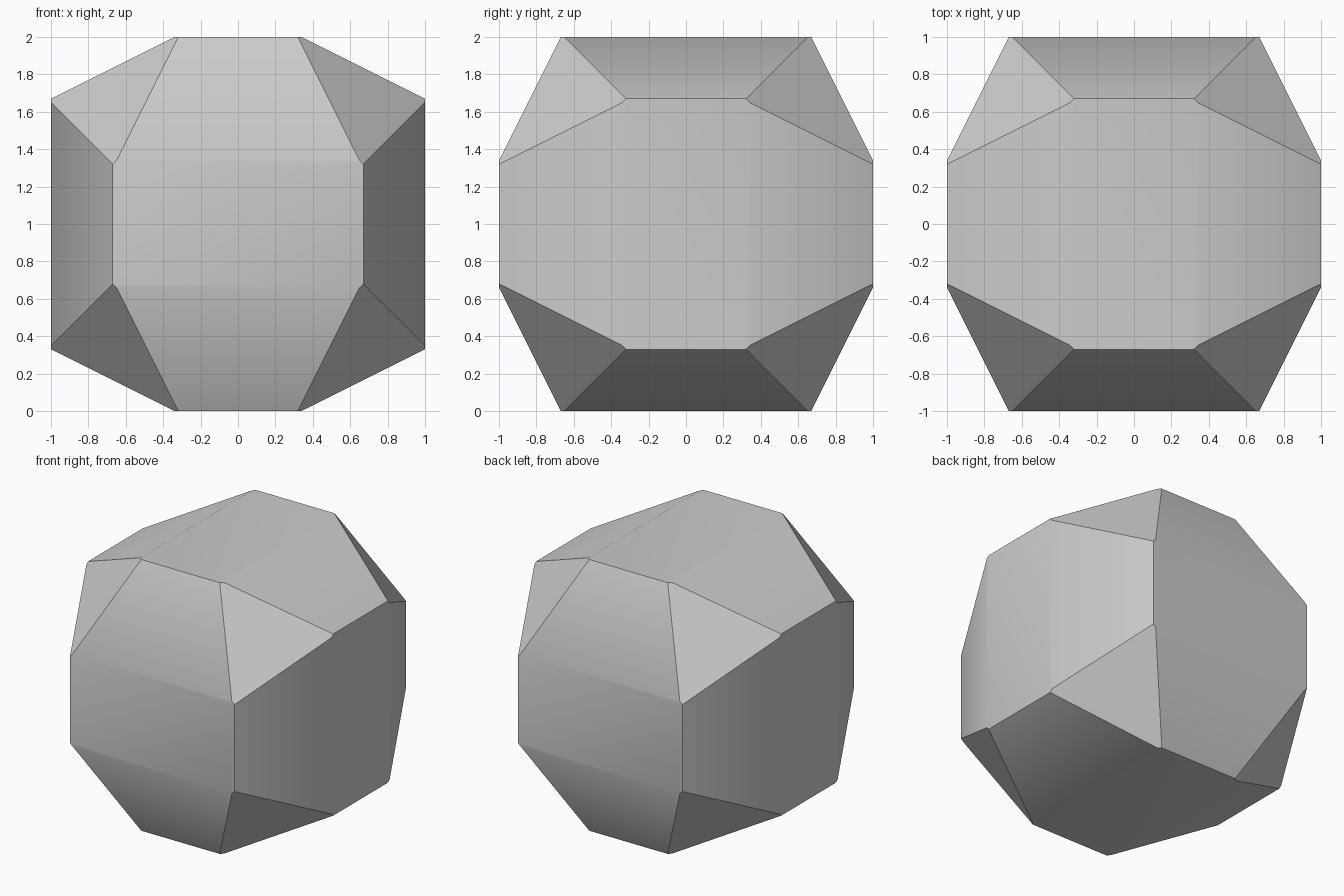
import bpy, bmesh, math
from itertools import product
from mathutils import Vector

cube = bpy.data.objects.get("Cube")
if cube:
    bpy.data.objects.remove(cube, do_unlink=True)

# Plain grey surface
grey = bpy.data.materials.new("plain_grey")
grey.use_nodes = True
colour = (0.6, 0.6, 0.6, 1)
grey.diffuse_color = colour
grey.node_tree.nodes["Principled BSDF"].inputs["Base Color"].default_value = colour


def slice_off(bm, normal, offset):
    """Cut away everything where normal . p > offset and cap the cut."""
    n = Vector(normal)
    cut = bmesh.ops.bisect_plane(
        bm, geom=bm.verts[:] + bm.edges[:] + bm.faces[:], dist=1e-5,
        plane_co=n * offset / n.length_squared, plane_no=n, clear_outer=True)
    rim = [e for e in cut["geom_cut"] if isinstance(e, bmesh.types.BMEdge)]
    bmesh.ops.holes_fill(bm, edges=rim, sides=0)


bm = bmesh.new()
bmesh.ops.create_cube(bm, size=2)

# Sloped planes along the twelve edges, turning cyclically around the axes
for axis in range(3):
    for a, b in product((-1, 1), repeat=2):
        normal = [0, 0, 0]
        normal[axis] = a
        normal[(axis + 2) % 3] = 2 * b
        slice_off(bm, normal, 2.34)

# Triangular planes on the eight corners
for normal in product((-1, 1), repeat=3):
    slice_off(bm, normal, 1.99)

bmesh.ops.recalc_face_normals(bm, faces=bm.faces[:])
bmesh.ops.translate(bm, verts=bm.verts[:], vec=(0, 0, 1))

mesh = bpy.data.meshes.new("faceted_block")
bm.to_mesh(mesh)
bm.free()
mesh.materials.append(grey)
block = bpy.data.objects.new("faceted_block", mesh)
bpy.context.collection.objects.link(block)

# Soft shading across shallow folds, sharp at the steep ones
bpy.ops.object.select_all(action="DESELECT")
block.select_set(True)
bpy.context.view_layer.objects.active = block
bpy.ops.object.shade_smooth_by_angle(angle=math.radians(30))
